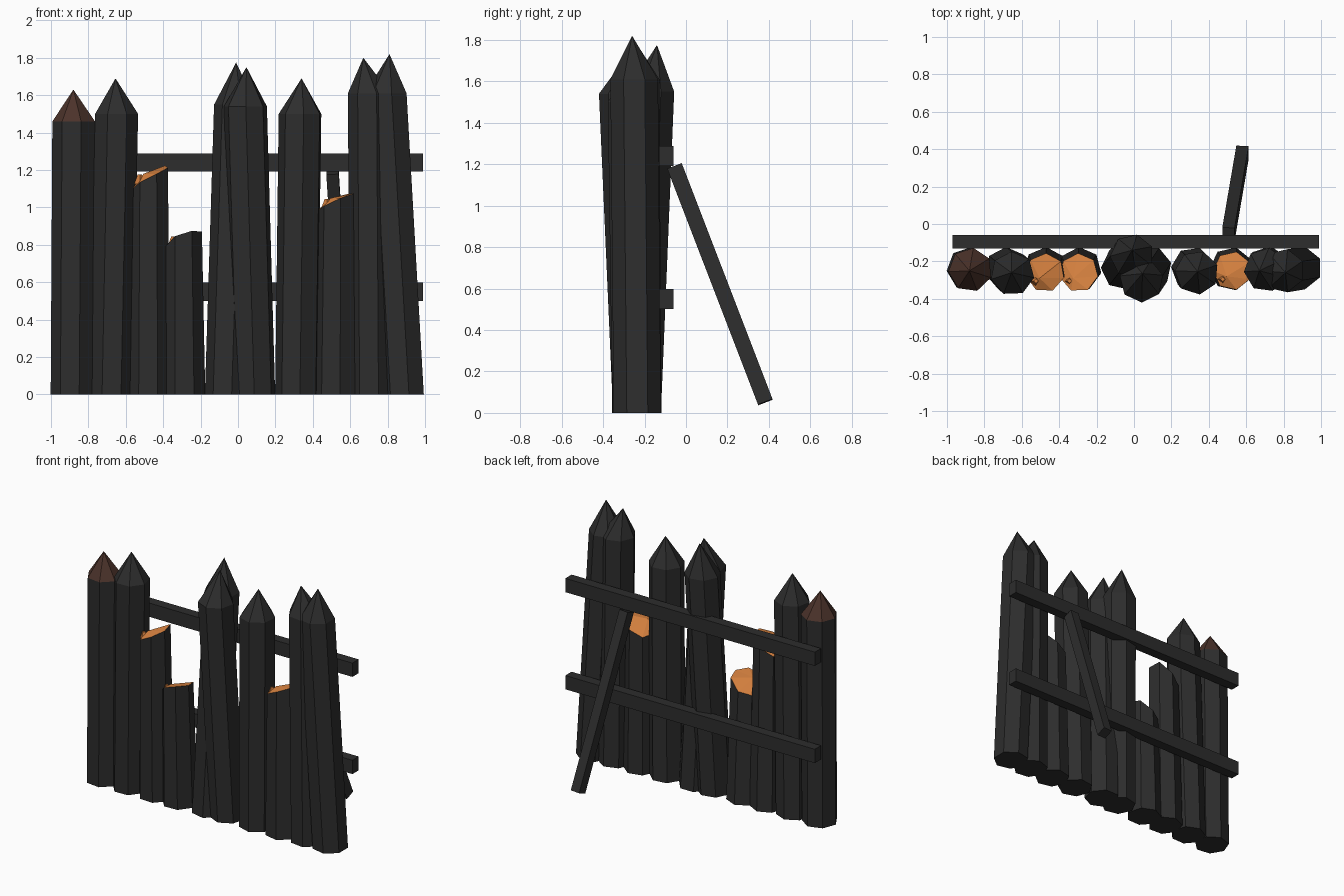
import bpy, bmesh, math
from mathutils import Vector, Matrix

cube = bpy.data.objects.get("Cube")
if cube:
    bpy.data.objects.remove(cube)


def material(name, rgb):
    m = bpy.data.materials.new(name)
    m.use_nodes = True
    colour = (*rgb, 1)
    m.diffuse_color = colour
    m.node_tree.nodes["Principled BSDF"].inputs["Base Color"].default_value = colour
    return m


charcoal = material("charred wood", (0.026, 0.026, 0.026))
brown = material("scorched brown", (0.07, 0.032, 0.023))
orange = material("raw split wood", (0.67, 0.22, 0.05))
SIDES = 7


def finish(bm, name, mats):
    bmesh.ops.recalc_face_normals(bm, faces=bm.faces)
    mesh = bpy.data.meshes.new(name)
    bm.to_mesh(mesh)
    bm.free()
    for m in mats:
        mesh.materials.append(m)
    obj = bpy.data.objects.new(name, mesh)
    bpy.context.collection.objects.link(obj)
    return obj


def ring(bm, centre, radius, turn, height):
    """Polygon ring; height(dx, dy) gives each corner its own z."""
    verts = []
    for i in range(SIDES):
        a = math.radians(turn) + i * math.tau / SIDES
        dx, dy = radius * math.cos(a), radius * math.sin(a)
        verts.append(bm.verts.new((centre[0] + dx, centre[1] + dy, height(dx, dy))))
    return verts


def post(name, base, top, turn, radius, height, peak, cap):
    """Leaning log closed by a fan of faces that meet at the peak."""
    bm = bmesh.new()
    low = ring(bm, base, 0.117, turn, lambda dx, dy: 0)
    high = ring(bm, top, radius, turn, height)
    tip = bm.verts.new(peak)
    bm.faces.new(low)
    for i in range(SIDES):
        j = (i + 1) % SIDES
        bm.faces.new((low[i], low[j], high[j], high[i]))
        bm.faces.new((high[i], high[j], tip)).material_index = 1
    return finish(bm, name, [charcoal, cap])


# Sharpened posts: base xy, shoulder xy, shoulder z, tip xyz, turn
sharp = [
    ((-0.885, -0.24), (-0.875, -0.245), 1.46, (-0.88, -0.25, 1.63), 185, brown),
    ((-0.68, -0.24), (-0.65, -0.265), 1.50, (-0.655, -0.26, 1.69), 195, charcoal),
    ((-0.06, -0.235), (-0.01, -0.172), 1.55, (-0.01, -0.14, 1.775), 180, charcoal),
    ((0.085, -0.235), (0.04, -0.302), 1.54, (0.045, -0.265, 1.75), 168, charcoal),
    ((0.315, -0.24), (0.335, -0.26), 1.50, (0.34, -0.255, 1.69), 175, charcoal),
    ((0.715, -0.235), (0.705, -0.245), 1.61, (0.67, -0.25, 1.80), 185, charcoal),
    ((0.888, -0.235), (0.795, -0.25), 1.61, (0.81, -0.26, 1.82), 180, charcoal),
]
for n, (base, top, z, peak, turn, cap) in enumerate(sharp, 1):
    post(f"sharpened_post_{n}", base, top, turn, 0.118,
         lambda dx, dy: z, peak, cap)

# Snapped posts: slanted, splintered tops with bare wood showing
broken = [
    ((-0.475, -0.24), (-0.475, -0.26), 1.16, 0.65, -0.05, 190),
    ((-0.29, -0.24), (-0.295, -0.26), 0.83, 0.45, -0.3, 195),
    ((0.52, -0.24), (0.525, -0.25), 1.03, 0.5, -0.2, 180),
]
for n, (base, top, z, sx, sy, turn) in enumerate(broken, 1):
    def height(dx, dy):
        return z + sx * dx + sy * dy + 0.015 * math.sin(dx * 60 + dy * 35)
    peak = (top[0] - 0.03, top[1] - 0.03, z + 0.02)
    log = post(f"snapped_post_{n}", base, top, turn, 0.104, height, peak, orange)
    # Splinter standing on the break
    bm = bmesh.new()
    bmesh.ops.create_cone(bm, cap_ends=True, segments=4, radius1=0.03,
                          radius2=0.012, depth=0.05,
                          matrix=Matrix.Translation((top[0] - 0.05, top[1] - 0.045, z - 0.01)))
    finish(bm, f"splinter_{n}", [orange])


def beam(name, start, end, width, depth):
    """Square beam between two points."""
    a, b = Vector(start), Vector(end)
    along = (b - a).normalized()
    side = Vector((0, 1, 0)) if abs(along.x) > 0.9 else Vector((1, 0, 0))
    side = (side - along * side.dot(along)).normalized()
    up = along.cross(side)
    frame = Matrix((side * width, up * depth, b - a)).transposed().to_4x4()
    bm = bmesh.new()
    bmesh.ops.create_cube(bm, size=1,
                          matrix=Matrix.Translation((a + b) / 2) @ frame)
    return finish(bm, name, [charcoal])


# Back rails and the prop that leans against them
for name, z in (("lower_rail", 0.55), ("upper_rail", 1.24)):
    beam(name, (-0.97, -0.095, z), (0.99, -0.095, z), 0.07, 0.098)
beam("prop", (0.505, -0.055, 1.19), (0.58, 0.383, 0.052), 0.066, 0.075)
